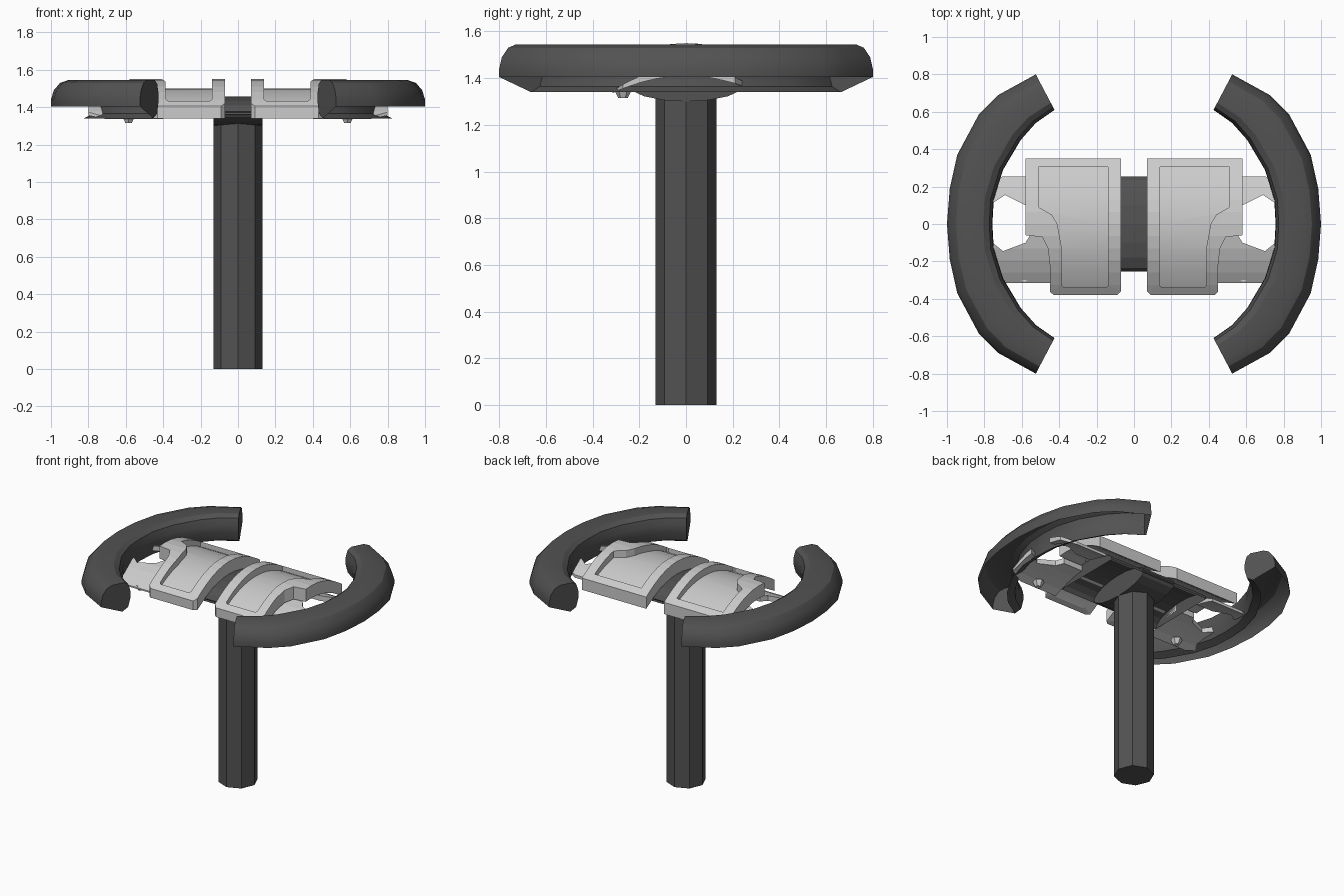
import bpy, bmesh, math

if "Cube" in bpy.data.objects:
    bpy.data.objects.remove(bpy.data.objects["Cube"])

dark = bpy.data.materials.new("dark_rubber")
dark.diffuse_color = (0.085, 0.085, 0.085, 1)
dark.use_nodes = True
dark.node_tree.nodes["Principled BSDF"].inputs["Base Color"].default_value = dark.diffuse_color


def finish(bm, name, mat=None, mirror=False, smooth=None):
    bmesh.ops.recalc_face_normals(bm, faces=bm.faces)
    me = bpy.data.meshes.new(name)
    bm.to_mesh(me)
    bm.free()
    ob = bpy.data.objects.new(name, me)
    bpy.context.collection.objects.link(ob)
    if mat:
        me.materials.append(mat)
    if mirror:
        ob.modifiers.new("mirror", 'MIRROR').use_axis[0] = True
    if smooth:
        bpy.ops.object.select_all(action='DESELECT')
        ob.select_set(True)
        bpy.context.view_layer.objects.active = ob
        bpy.ops.object.shade_smooth_by_angle(angle=math.radians(smooth))
    return ob


def arched(name, polys, top, bottom, smooth=None):
    """Plan-view polygons cut into strips along y, then given arched top and bottom."""
    bm = bmesh.new()
    for p in polys:
        bm.faces.new([bm.verts.new((x, y, 0)) for x, y in p])
    bmesh.ops.remove_doubles(bm, verts=bm.verts, dist=1e-4)
    for i in range(-5, 6):
        bmesh.ops.bisect_plane(bm, geom=bm.verts[:] + bm.edges[:] + bm.faces[:],
                               plane_co=(0, i * 0.065, 0), plane_no=(0, 1, 0))
    ret = bmesh.ops.extrude_face_region(bm, geom=bm.faces[:], use_keep_orig=True)
    upper = {g for g in ret["geom"] if isinstance(g, bmesh.types.BMVert)}
    for v in bm.verts:
        v.co.z = top(v.co.y) if v in upper else bottom(v.co.y)
    return finish(bm, name, None, True, smooth)


def bar(name, half, zc, rise, steps, sweep):
    """Elliptical bar along x; a half sweep gives an open arch."""
    bm = bmesh.new()
    ends = [[bm.verts.new((x, 0.255 * math.cos(k * sweep / steps),
                           zc + rise * math.sin(k * sweep / steps)))
             for k in range(steps + 1)] for x in (-half, half)]
    for k in range(steps):
        bm.faces.new((ends[0][k], ends[0][k + 1], ends[1][k + 1], ends[1][k]))
    for e in ends:
        bm.faces.new(e)
    bmesh.ops.remove_doubles(bm, verts=bm.verts, dist=1e-4)
    finish(bm, name, dark)


# Octagonal column
bm = bmesh.new()
bmesh.ops.create_cone(bm, cap_ends=True, segments=8, radius1=0.13, radius2=0.13, depth=1.36)
bmesh.ops.translate(bm, verts=bm.verts, vec=(0, 0, 0.68))
finish(bm, "column", dark)

# Hub on top of the column, and the arched carrier under both panels
bar("hub", 0.13, 1.378, 0.078, 16, math.tau)
bar("carrier", 0.40, 1.36, 0.094, 10, math.pi)

# Curved grips: section lofted between an inner and an outer plan curve, open below
outer = [(1, 0), (.985, .19), (.945, .37), (.83, .585), (.725, .69), (.525, .80)]
inner = [(.757, 0), (.75, .13), (.70, .29), (.605, .45), (.525, .54), (.425, .61)]
section = [(1, 1.405), (1, 1.44), (.94, 1.49), (.80, 1.53), (.62, 1.545), (.20, 1.545),
           (.07, 1.525), (.01, 1.48), (0, 1.43), (.08, 1.365), (.28, 1.34)]
stations = [((ox, -oy), (ix, -iy)) for (ox, oy), (ix, iy) in zip(outer, inner)][:0:-1]
stations += list(zip(outer, inner))
bm = bmesh.new()
rings = [[bm.verts.new((i[0] + (o[0] - i[0]) * t, i[1] + (o[1] - i[1]) * t, z))
          for t, z in section] for o, i in stations]
for a, b in zip(rings, rings[1:]):
    for k in range(len(section) - 1):
        bm.faces.new((a[k], a[k + 1], b[k + 1], b[k]))
bm.faces.new(rings[0])
bm.faces.new(rings[-1])
finish(bm, "grip", dark, True, 28)

# Raised frames around the two panels
rim = [(.07, .35), (.58, .35), (.58, -.06), (.49, -.07), (.46, -.13), (.45, -.22),
       (.45, -.36), (.43, -.38), (.09, -.38), (.07, -.36)]
hole = [(.14, .305), (.51, .305), (.51, .09), (.44, .05), (.41, 0), (.388, -.12),
        (.385, -.33), (.375, -.34), (.15, -.34), (.14, -.33)]
m = len(rim)
quads = [(rim[k], rim[(k + 1) % m], hole[(k + 1) % m], hole[k]) for k in range(m)]
arched("panel_frame", quads, lambda y: 1.55 - y * y,
       lambda y: max(1.34, 1.46 - 0.95 * y * y))

# Recessed panels
arched("panel", [hole], lambda y: 1.50 - 0.85 * y * y, lambda y: 1.457 - 0.93 * y * y, 30)

# Spokes joining the panels to the grips
rear = [(.45, .255), (.70, .255), (.80, .21), (.80, .10), (.75, .115), (.69, .155),
        (.58, .10), (.45, .10)]
front = [(.40, -.315), (.70, -.315), (.80, -.27), (.80, -.08), (.75, -.105), (.70, -.145),
         (.58, -.10), (.55, -.05), (.40, -.05)]
arched("spoke", [rear, front], lambda y: 1.45 - 1.05 * y * y,
       lambda y: 1.41 - 0.75 * y * y)

# Small control knobs under the front spokes
bm = bmesh.new()
bmesh.ops.create_cone(bm, cap_ends=True, segments=6, radius1=0.02, radius2=0.04, depth=0.04)
bmesh.ops.translate(bm, verts=bm.verts, vec=(0.585, -0.27, 1.335))
finish(bm, "knob", None, True)
